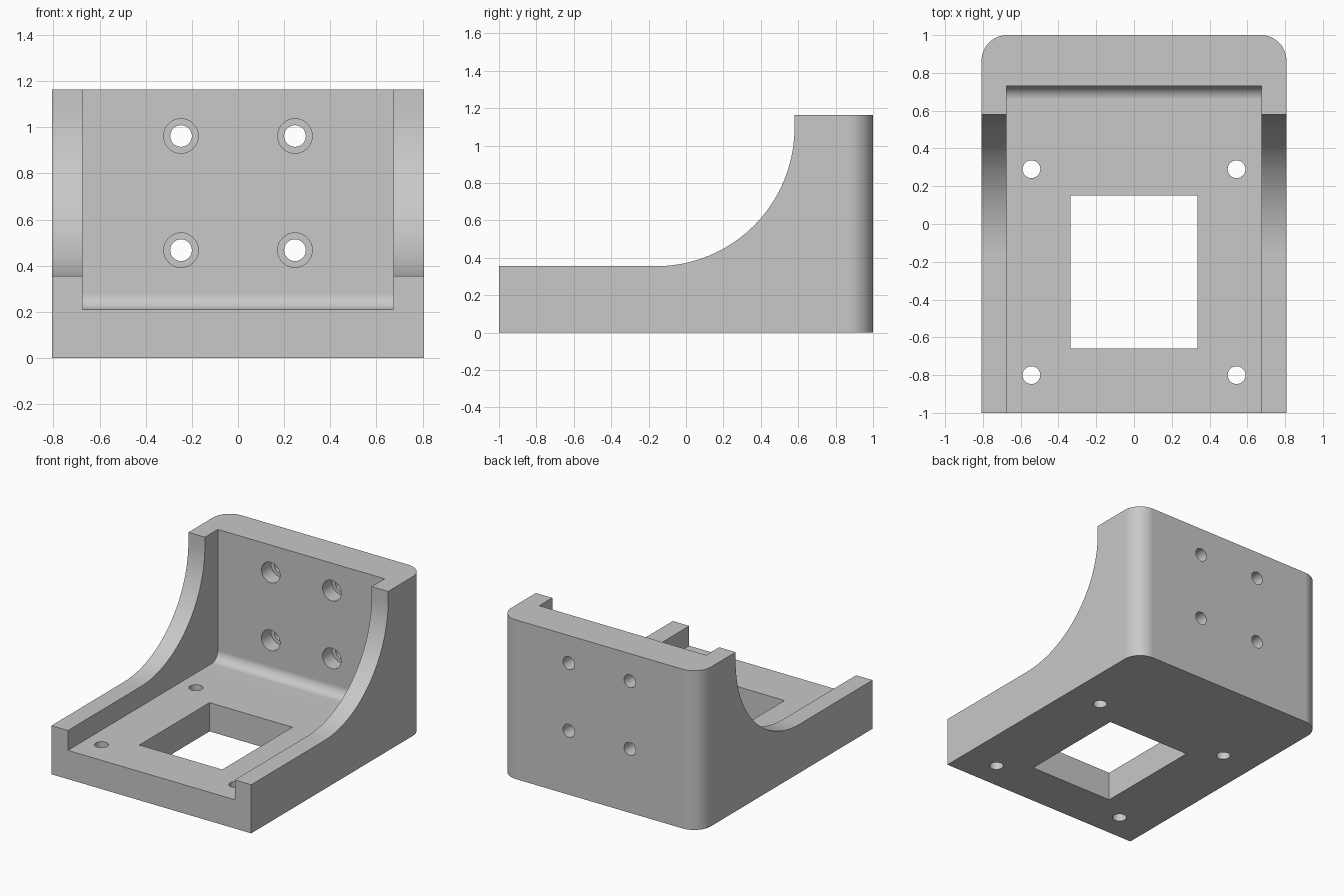
import bpy
import bmesh
from math import sin, cos, pi, radians
from mathutils import Matrix

if "Cube" in bpy.data.objects:
    bpy.data.objects.remove(bpy.data.objects["Cube"], do_unlink=True)

HALF_W, HEIGHT = 0.807, 1.163      # outer body
INNER_W, FLOOR, WALL_Y = 0.674, 0.21, 0.73   # open channel

grey = bpy.data.materials.new("plain grey")
grey.use_nodes = True
grey.diffuse_color = (0.58, 0.58, 0.58, 1)
grey.node_tree.nodes["Principled BSDF"].inputs["Base Color"].default_value = (0.58, 0.58, 0.58, 1)


def arc(y, z, r, start, end, steps):
    """Points of a circular arc in the side plane."""
    angles = [start + (end - start) * i / steps for i in range(steps + 1)]
    return [(y + r * cos(a), z + r * sin(a)) for a in angles]


def finish(bm, name):
    bmesh.ops.recalc_face_normals(bm, faces=bm.faces)
    mesh = bpy.data.meshes.new(name)
    bm.to_mesh(mesh)
    bm.free()
    mesh.materials.append(grey)
    obj = bpy.data.objects.new(name, mesh)
    bpy.context.collection.objects.link(obj)
    return obj


def extrude_side(profile, half):
    """Side profile extruded across the width."""
    bm = bmesh.new()
    face = bm.faces.new([bm.verts.new((-half, y, z)) for y, z in profile])
    new = bmesh.ops.extrude_face_region(bm, geom=[face])["geom"]
    verts = [v for v in new if isinstance(v, bmesh.types.BMVert)]
    bmesh.ops.translate(bm, verts=verts, vec=(2 * half, 0, 0))
    return bm


def drill(name, radius, depth, place):
    bm = bmesh.new()
    bmesh.ops.create_cone(bm, cap_ends=True, segments=32, radius1=radius,
                          radius2=radius, depth=depth, matrix=place)
    return finish(bm, name)


# Body: L-shaped side profile with a sweeping concave curve
sweep = arc(-0.16, 1.095, 0.74, -pi / 2, 0, 40)
bm = extrude_side([(1, 0), (-1, 0), (-1, 0.355)] + sweep
                  + [(0.58, HEIGHT), (1, HEIGHT)], HALF_W)
back_edges = [e for e in bm.edges if all(v.co.y > 0.99 for v in e.verts)
              and abs(e.verts[0].co.x - e.verts[1].co.x) < 0.01]
bmesh.ops.bevel(bm, geom=back_edges, offset=0.135, segments=16,
                profile=0.5, affect='EDGES')
bracket = finish(bm, "mounting_bracket")

# Channel between the side walls, filleted where floor meets back plate
fillet = arc(WALL_Y - 0.07, FLOOR + 0.07, 0.07, -pi / 2, 0, 12)
cutters = [finish(extrude_side([(-1.5, FLOOR)] + fillet
                               + [(WALL_Y, 1.5), (-1.5, 1.5)], INNER_W), "channel_cutter")]

# Rectangular floor window
bm = extrude_side([(-0.66, -0.2), (0.15, -0.2), (0.15, 0.4), (-0.66, 0.4)], 0.335)
cutters.append(finish(bm, "window_cutter"))

# Floor holes and counterbored back plate holes
turn = Matrix.Rotation(radians(90), 4, 'X')
for side in (-1, 1):
    for y in (-0.80, 0.29):
        cutters.append(drill("floor_hole_cutter", 0.047, 0.8,
                             Matrix.Translation((side * 0.543, y, 0.1))))
    for z in (0.467, 0.962):
        x = side * 0.247
        cutters.append(drill("back_hole_cutter", 0.047, 1.0,
                             Matrix.Translation((x, 0.9, z)) @ turn))
        cutters.append(drill("counterbore_cutter", 0.075, 0.24,
                             Matrix.Translation((x, WALL_Y - 0.01, z)) @ turn))

# Cut everything out, then remove the helpers
bpy.ops.object.select_all(action='DESELECT')
bpy.context.view_layer.objects.active = bracket
bracket.select_set(True)
for cutter in cutters:
    cutter.hide_render = True
    mod = bracket.modifiers.new("cut", 'BOOLEAN')
    mod.operation = 'DIFFERENCE'
    mod.solver = 'EXACT'
    mod.object = cutter
    bpy.ops.object.modifier_apply(modifier=mod.name)
    bpy.data.objects.remove(cutter, do_unlink=True)

# Smooth curves, crisp edges
bpy.ops.object.shade_smooth_by_angle(angle=radians(30))
weighted = bracket.modifiers.new("even_shading", 'WEIGHTED_NORMAL')
weighted.keep_sharp = True
